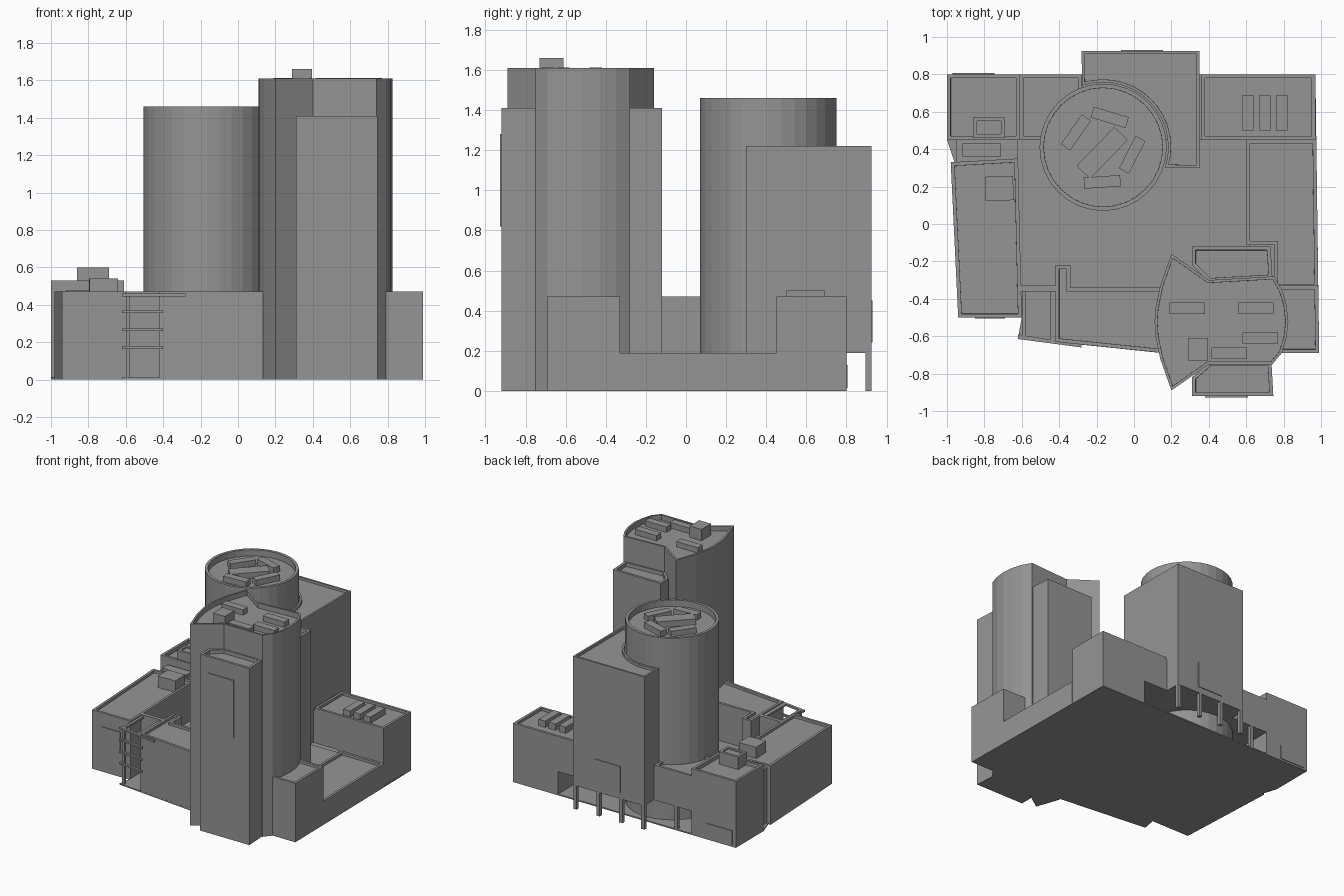
import bpy, bmesh
from math import cos, sin, radians, pi
from mathutils import Matrix

cube = bpy.data.objects.get("Cube")
if cube:
    bpy.data.objects.remove(cube, do_unlink=True)

GREY = (0.3, 0.3, 0.3, 1)
mat = bpy.data.materials.new("concrete grey")
mat.use_nodes = True
mat.diffuse_color = GREY
bsdf = next(n for n in mat.node_tree.nodes if n.type == 'BSDF_PRINCIPLED')
bsdf.inputs["Base Color"].default_value = GREY
bsdf.inputs["Roughness"].default_value = 0.8


def finish(name, bm):
    mesh = bpy.data.meshes.new(name)
    bm.to_mesh(mesh)
    bm.free()
    mesh.materials.append(mat)
    obj = bpy.data.objects.new(name, mesh)
    bpy.context.collection.objects.link(obj)
    return obj


def prism(name, pts, z0, z1, sunk=0.0, rim=0.02):
    """Extruded footprint; a sunk roof leaves a parapet round the edge."""
    bm = bmesh.new()
    base = bm.faces.new([bm.verts.new((x, y, z0)) for x, y in pts])
    top = bmesh.ops.extrude_face_region(bm, geom=[base], use_keep_orig=True)["geom"]
    for v in top:
        if isinstance(v, bmesh.types.BMVert):
            v.co.z = z1
    roof = [f for f in top if isinstance(f, bmesh.types.BMFace)]
    bmesh.ops.recalc_face_normals(bm, faces=bm.faces)
    if sunk:
        bmesh.ops.inset_region(bm, faces=roof, thickness=rim, use_even_offset=True)
        bmesh.ops.inset_region(bm, faces=roof, thickness=0.0005, depth=-sunk)
    return finish(name, bm)


def rect(x0, x1, y0, y1):
    return [(x0, y0), (x1, y0), (x1, y1), (x0, y1)]


def box(name, x0, x1, y0, y1, z0, z1, sunk=0.0):
    return prism(name, rect(x0, x1, y0, y1), z0, z1, sunk)


def turned_box(name, x, y, length, width, angle, z0, z1):
    bm = bmesh.new()
    m = (Matrix.Translation((x, y, (z0 + z1) / 2))
         @ Matrix.Rotation(radians(angle), 4, 'Z')
         @ Matrix.Diagonal((length, width, z1 - z0, 1)))
    bmesh.ops.create_cube(bm, size=1, matrix=m)
    return finish(name, bm)


def arc(cx, cy, r, a0, a1, n):
    return [(cx + r * cos(a0 + (a1 - a0) * i / n), cy + r * sin(a0 + (a1 - a0) * i / n))
            for i in range(n + 1)]


LOW, ROOF = 0.19, 0.47

# Ground plate
prism("ground_plate", [(-1, .8), (-1, .45), (-.96, .33), (-.94, -.5), (-.6, -.5), (-.62, -.61),
                       (.15, -.69), (.99, -.69), (.97, .8)], 0, 0.01)

# Courtyard podium and the walled terrace beside it
box("courtyard_podium", -.62, .62, -.36, .45, 0, LOW - .02)
prism("east_terrace", [(.6, -.11), (.75, -.11), (.75, -.34), (.985, -.34), (.975, .45), (.6, .45)],
      0, LOW, 0.02)

# Low wings round the courtyard
prism("west_wing", [(-.98, .33), (-.94, -.5), (-.6, -.5), (-.62, .35)], 0, ROOF, .02)
box("west_link", -.95, -.62, .32, .46, 0, ROOF - .02)
box("northwest_wing", -1, -.61, .45, .8, 0, .53, .03)
box("north_link", -.61, -.28, .45, .8, LOW, ROOF, .02)
box("north_link_inner", -.28, .36, .45, .8, LOW, ROOF - .02)
box("northeast_wing", .36, .97, .45, .8, LOW, ROOF, .02)
box("northeast_wing_base", .57, .97, .45, .8, 0, LOW)
prism("southeast_wing", [(.75, -.69), (.99, -.69), (.985, -.33), (.75, -.33)], 0, ROOF, .02)
prism("south_wing", [(-.42, -.22), (-.42, -.63), (.16, -.69), (.16, -.34), (-.34, -.34),
                     (-.34, -.22)], 0, ROOF, .02)

# Open stair corner with its frame and slats
box("stair_back_wall", -.61, -.42, -.36, -.33, 0, ROOF)
prism("stair_top_beam", [(-.62, -.615), (-.28, -.66), (-.28, -.645), (-.62, -.59)], .445, .46)
box("stair_side_beam", -.6, -.58, -.61, -.34, .445, .46)
box("stair_inner_beam", -.45, -.42, -.63, -.34, .445, .46)
box("stair_post", -.6, -.58, -.605, -.585, 0, .45)
for i in range(3):
    z = .165 + i * .095
    prism(f"stair_slat_{i + 1}", [(-.62, -.615), (-.4, -.642), (-.4, -.625), (-.62, -.595)], z, z + .014)

# Front tower: two curved flanks, notched front and back
flank_e = [(.74, -.75), (.79, -.69), (.815, -.61), (.825, -.52), (.815, -.43), (.79, -.35), (.75, -.28)]
flank_w = [(.2, -.16), (.14, -.33), (.115, -.45), (.11, -.52), (.115, -.6), (.14, -.72), (.2, -.89)]
prism("front_tower", flank_e + [(.4, -.3)] + flank_w + [(.4, -.75)], 0, 1.61, .04, .015)
prism("front_bay", [(.31, -.92), (.745, -.92), (.735, -.74), (.4, -.74), (.31, -.82)], 0, 1.41, .03)
prism("back_bay", [(.31, -.12), (.31, -.22), (.4, -.31), (.74, -.29), (.73, -.12)], 0, 1.41, .03)
box("front_bay_panel", .38, .61, -.928, -.919, .82, 1.28)
for i, (x, y) in enumerate([(.285, -.45), (.65, -.45), (.675, -.61), (.51, -.69)]):
    turned_box(f"front_tower_vent_{i + 1}", x, y, .19, .06, 0, 1.56, 1.613)
box("front_tower_plant_room", .29, .395, -.73, -.61, 1.56, 1.66)

# Round tower and the square tower wrapped round its back
CX, CY, R = -.165, .41, .34
prism("round_tower", arc(CX, CY, R, 0, 2 * pi, 32)[:-1], 0, 1.46, .05, .022)
prism("back_tower", [(.35, .3), (.35, .925), (-.28, .925)]
      + arc(CX, CY, R + .008, radians(109), radians(-18), 14), LOW, 1.22, .02, .015)
vents = [(-.31, .49, 55), (-.13, .57, -17), (-.01, .37, 63), (-.17, .225, 4)]
for i, (x, y, a) in enumerate(vents):
    turned_box(f"round_tower_vent_{i + 1}", x, y, .195, .06, a, 1.4, 1.455)
turned_box("round_tower_plant", -.17, .38, .29, .1, 46, 1.4, 1.457)

# Columns under the back tower
for i, (x, y) in enumerate([(.335, .91), (.13, .91), (-.07, .91), (-.265, .91), (-.47, .785)]):
    turned_box(f"column_{i + 1}", x, y, .028, .028, 0, 0, LOW + .01)

# Roof boxes on the low wings
box("northwest_skylight", -.86, -.69, .46, .57, .49, .6, .01)
box("link_hatch", -.92, -.71, .36, .43, .44, .48)
turned_box("west_skylight", -.72, .19, .15, .13, 2, .44, .54)
for i in range(3):
    box(f"northeast_vent_{i + 1}", .58 + i * .09, .64 + i * .09, .5, .69, .44, .5)

# Flat wall panels
box("west_window", -.85, -.69, -.506, -.498, .19, .36)
box("back_window", -.07, .155, .92, .931, .24, .45)
box("garage_door", -.97, -.745, .798, .806, .015, .13)
